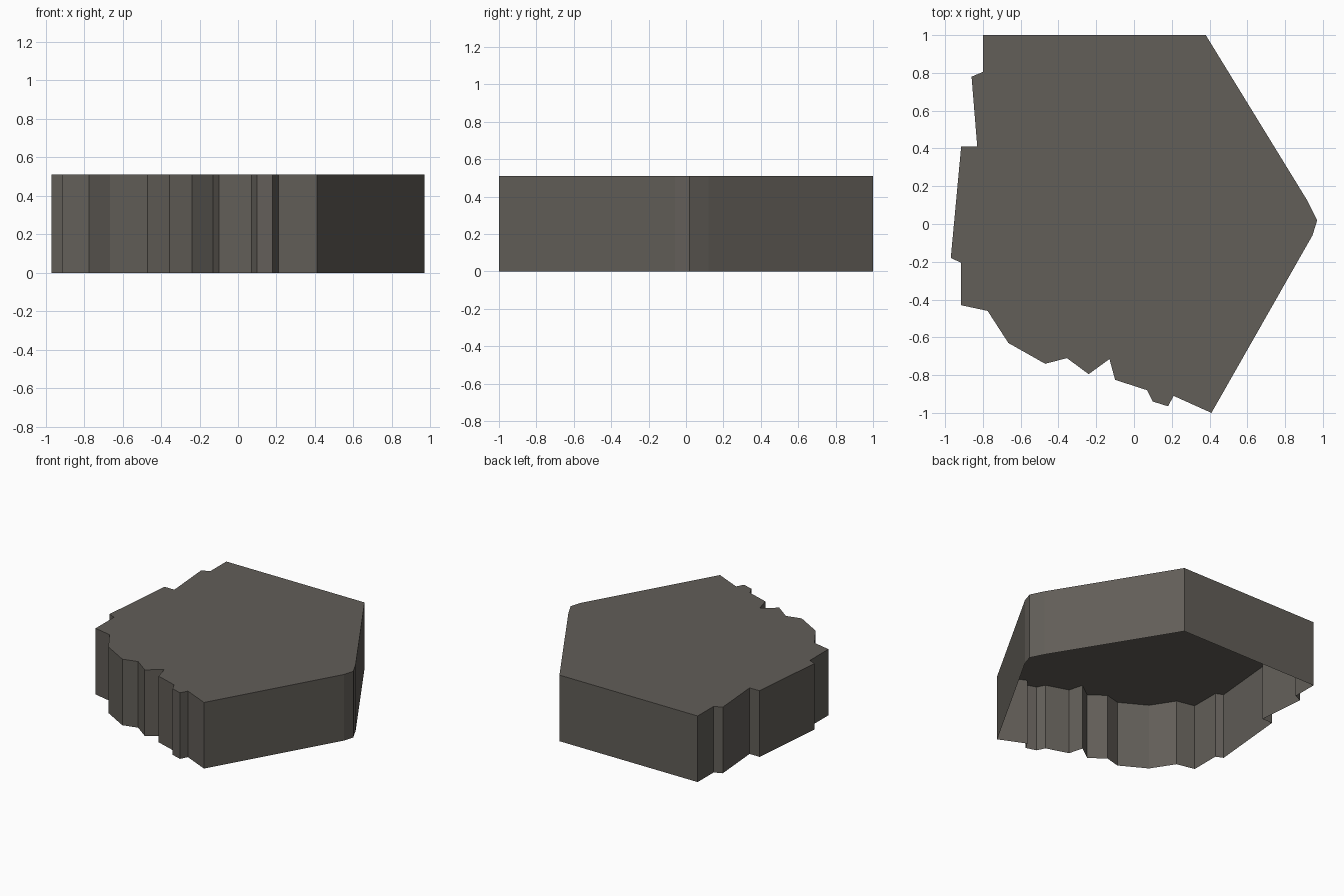
import bpy
import bmesh

if "Cube" in bpy.data.objects:
    bpy.data.objects.remove(bpy.data.objects["Cube"])

HEIGHT = 0.51

# Plan outline: straight back and right sides, ragged front and left sides
OUTLINE = [
    (-0.80, 1.00), (0.38, 1.00), (0.92, 0.12), (0.97, 0.02), (0.945, -0.06),
    (0.41, -1.00), (0.21, -0.91), (0.18, -0.965), (0.10, -0.94), (0.07, -0.88),
    (-0.10, -0.825), (-0.13, -0.715), (-0.24, -0.795), (-0.355, -0.71),
    (-0.47, -0.74), (-0.665, -0.63), (-0.775, -0.46), (-0.915, -0.43),
    (-0.915, -0.205), (-0.97, -0.18), (-0.915, 0.41), (-0.83, 0.41),
    (-0.86, 0.78), (-0.80, 0.805),
]

stone = bpy.data.materials.new("dark_stone")
stone.diffuse_color = (0.122, 0.112, 0.098, 1.0)
stone.use_nodes = True
stone.node_tree.nodes["Principled BSDF"].inputs["Base Color"].default_value = stone.diffuse_color

# Slab shell: top cap and walls, open underneath
bm = bmesh.new()
ring = OUTLINE[::-1]  # counter-clockwise seen from above
low = [bm.verts.new((x, y, 0)) for x, y in ring]
top = [bm.verts.new((x, y, HEIGHT)) for x, y in ring]
bm.faces.new(top)
for i in range(len(ring)):
    j = (i + 1) % len(ring)
    bm.faces.new((low[i], low[j], top[j], top[i]))

mesh = bpy.data.meshes.new("rock_slab")
bm.to_mesh(mesh)
bm.free()
mesh.materials.append(stone)
slab = bpy.data.objects.new("rock_slab", mesh)
bpy.context.collection.objects.link(slab)
